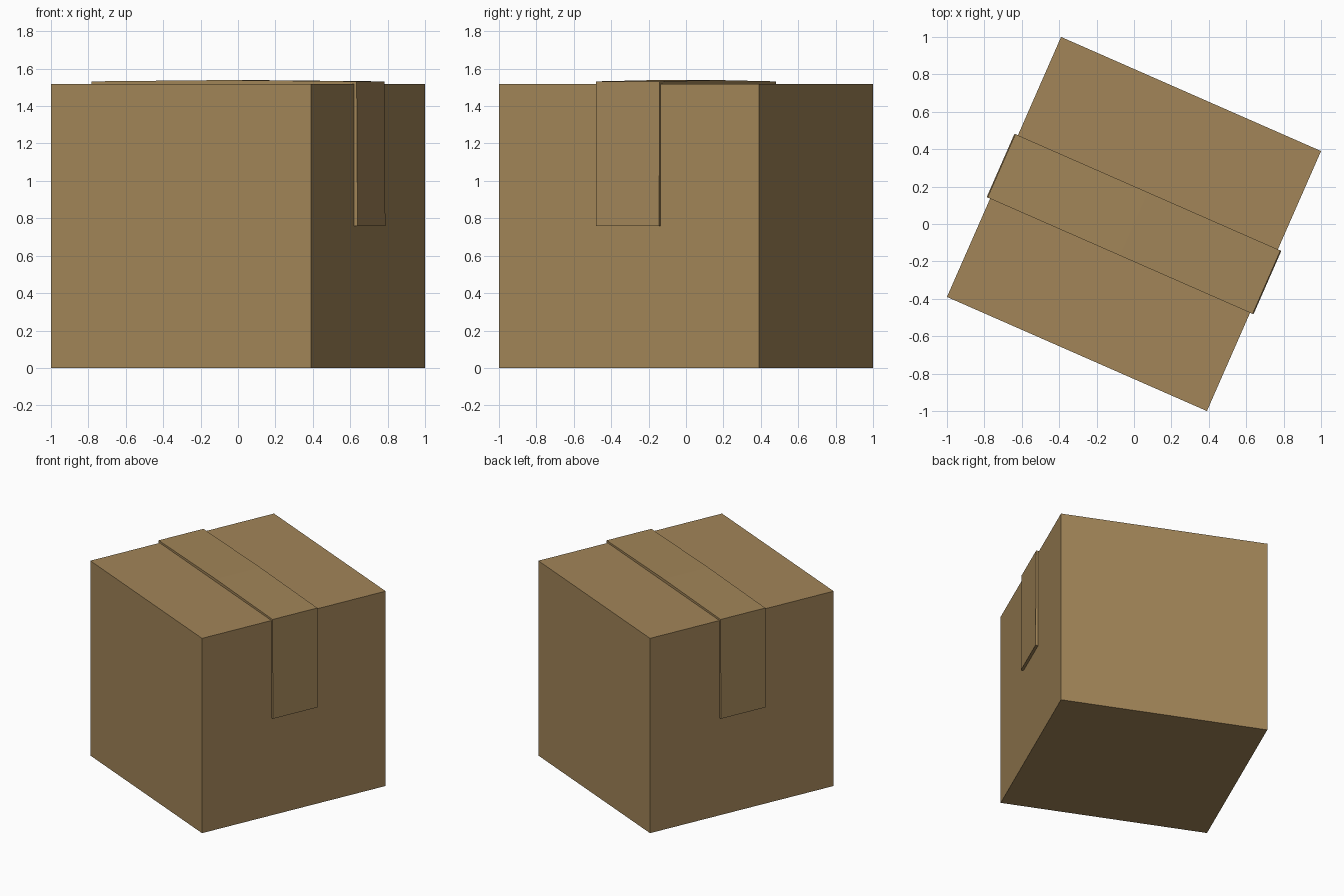
import bpy, bmesh, math
from mathutils import Matrix

if "Cube" in bpy.data.objects:
    bpy.data.objects.remove(bpy.data.objects["Cube"])

S = 0.759                      # half side of the box
TURN = Matrix.Rotation(math.radians(-23.7), 4, 'Z')

card = bpy.data.materials.new("cardboard_brown")
card.diffuse_color = (0.36, 0.235, 0.098, 1)
card.use_nodes = True
card.node_tree.nodes["Principled BSDF"].inputs["Base Color"].default_value = card.diffuse_color


def finish(name, bm):
    bm.transform(TURN)
    bmesh.ops.recalc_face_normals(bm, faces=bm.faces)
    me = bpy.data.meshes.new(name)
    bm.to_mesh(me)
    bm.free()
    me.materials.append(card)
    ob = bpy.data.objects.new(name, me)
    bpy.context.collection.objects.link(ob)
    return ob


# Cardboard box
bm = bmesh.new()
bmesh.ops.create_cube(bm, size=2 * S)
bmesh.ops.translate(bm, verts=bm.verts, vec=(0, 0, S))
finish("box", bm)

# Tape strip: folded profile over the lid and halfway down both sides
W = 0.185
outer = [(0.779, 0.76), (0.774, 1.532), (0, 1.539)]
inner = [(S - 0.002, 0.76), (S - 0.002, 2 * S - 0.002), (0, 2 * S - 0.002)]
mirror = lambda pts: [(-x, z) for x, z in reversed(pts[:-1])]
outer += mirror(outer)
inner += mirror(inner)
bm = bmesh.new()
rows = [[bm.verts.new((x, y, z)) for x, z in prof]
        for prof in (outer, inner) for y in (-W, W)]
of, ob_, nf, nb = rows
for i in range(len(outer) - 1):
    for a, b in ((of, ob_), (nf, nb), (of, nf), (ob_, nb)):
        bm.faces.new((a[i], a[i + 1], b[i + 1], b[i]))
for i in (0, -1):
    bm.faces.new((of[i], ob_[i], nb[i], nf[i]))
finish("tape_strip", bm)
